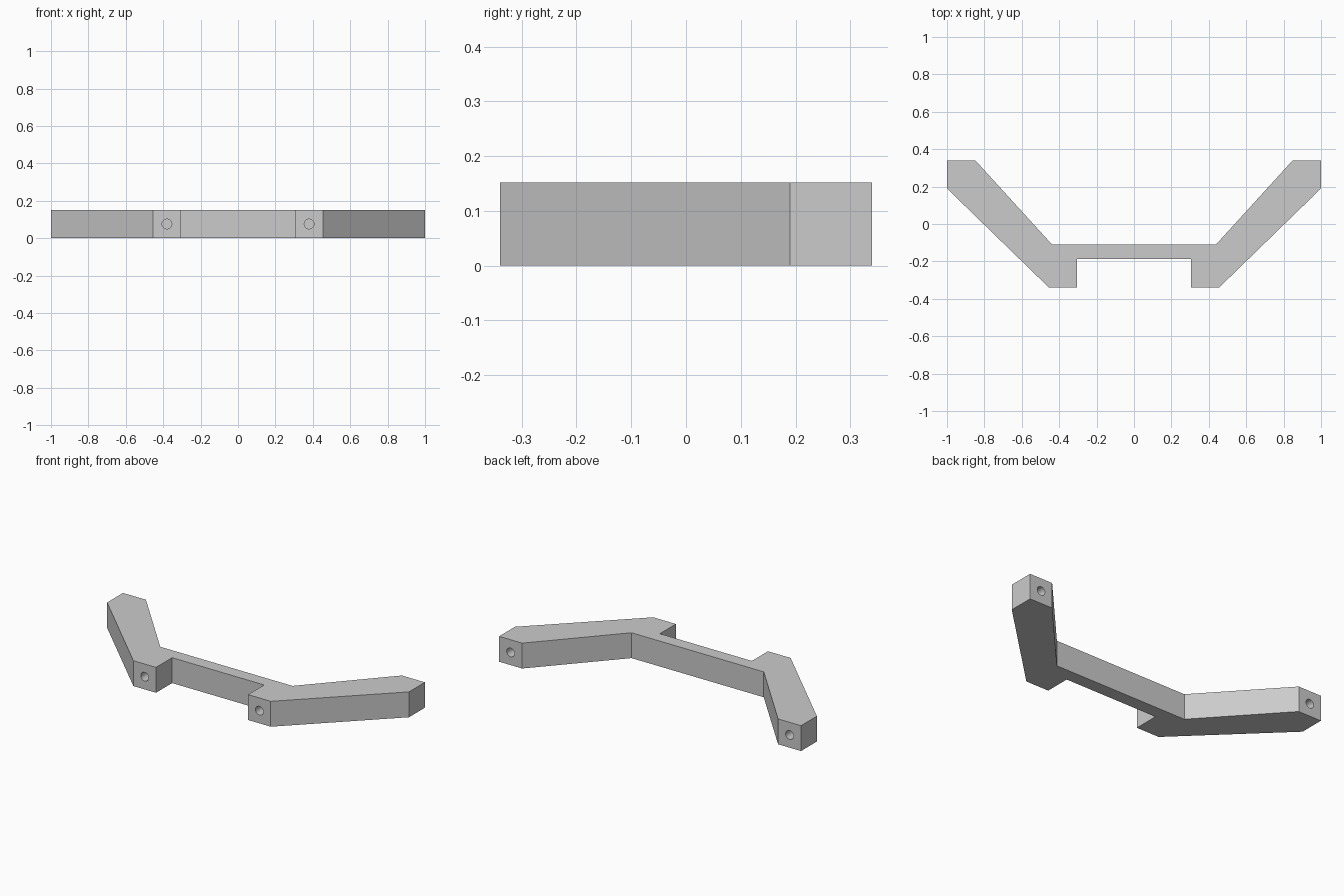
import bpy, bmesh
from math import pi

cube = bpy.data.objects.get("Cube")
if cube:
    bpy.data.objects.remove(cube, do_unlink=True)

HEIGHT = 0.152
HOLE_RADIUS = 0.026
HOLE_DEPTH = 0.15

grey = bpy.data.materials.new("plain grey")
grey.use_nodes = True
colour = (0.6, 0.6, 0.6, 1)
grey.diffuse_color = colour
grey.node_tree.nodes["Principled BSDF"].inputs["Base Color"].default_value = colour

# Bracket outline: left half, mirrored for the right half
half = [(0.305, -0.188), (0.305, -0.34), (0.455, -0.34), (1, 0.19),
        (1, 0.34), (0.848, 0.34), (0.438, -0.11)]
outline = half + [(-x, y) for x, y in reversed(half)]

bm = bmesh.new()
base = bm.faces.new([bm.verts.new((x, y, 0)) for x, y in outline])
result = bmesh.ops.extrude_face_region(bm, geom=[base])
top = [v for v in result["geom"] if isinstance(v, bmesh.types.BMVert)]
bmesh.ops.translate(bm, verts=top, vec=(0, 0, HEIGHT))
bmesh.ops.recalc_face_normals(bm, faces=bm.faces)
mesh = bpy.data.meshes.new("bracket")
bm.to_mesh(mesh)
bm.free()
mesh.materials.append(grey)
bracket = bpy.data.objects.new("bracket", mesh)
bpy.context.collection.objects.link(bracket)


# Blind screw holes in the front feet and the back arm ends
def drill(name, x, y):
    bpy.ops.mesh.primitive_cylinder_add(
        vertices=32, radius=HOLE_RADIUS, depth=2 * HOLE_DEPTH,
        location=(x, y, HEIGHT / 2), rotation=(pi / 2, 0, 0))
    cutter = bpy.context.object
    cutter.name = name
    cutter.data.materials.append(grey)
    cutter.hide_render = True
    cut = bracket.modifiers.new(name, "BOOLEAN")
    cut.operation = "DIFFERENCE"
    cut.solver = "EXACT"
    cut.object = cutter
    bpy.context.view_layer.objects.active = bracket
    bpy.ops.object.modifier_apply(modifier=cut.name)
    bpy.data.objects.remove(cutter, do_unlink=True)


for side, name in ((1, "left"), (-1, "right")):
    drill(name + "_foot_hole", side * 0.38, -0.34)
    drill(name + "_arm_hole", side * 0.924, 0.34)

# Smooth hole walls, sharp bracket edges
bpy.ops.object.select_all(action="DESELECT")
bracket.select_set(True)
bpy.context.view_layer.objects.active = bracket
bpy.ops.object.shade_smooth_by_angle(angle=pi / 6)
